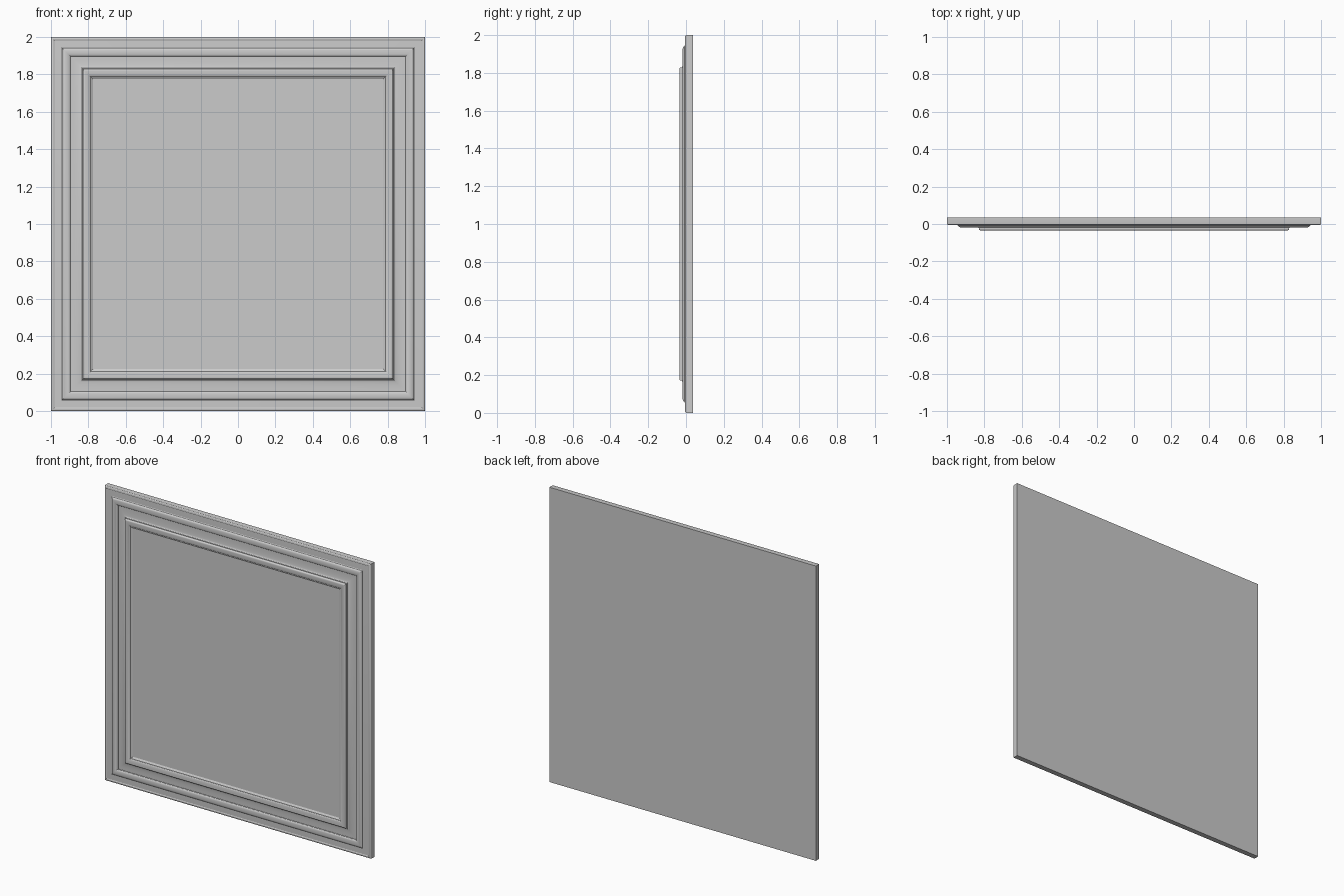
import bpy, bmesh, math

if "Cube" in bpy.data.objects:
    bpy.data.objects.remove(bpy.data.objects["Cube"])


def arc(cx, cy, rx, ry, a0, a1, n=7):
    """Elliptical arc in (inset, depth) space, angles in degrees."""
    pts = []
    for i in range(n + 1):
        a = math.radians(a0 + (a1 - a0) * i / n)
        pts.append((cx + rx * math.cos(a), cy + ry * math.sin(a)))
    return pts


# Moulding section: (inset from the outer edge, y), running back to panel
profile = [(0, 0.036), (0, 0.002)]
profile += arc(0.014, 0.002, 0.014, 0.008, 180, 270, 5)[1:]       # rounded outer edge
profile += [(0.018, -0.004), (0.055, -0.006)]                     # outer fillet
profile += arc(0.082, -0.009, 0.022, 0.010, 180, 360, 12)         # raised round
profile += [(0.106, -0.009)]                                      # quirk
profile += arc(0.106, -0.021, 0.062, 0.014, 90, 0, 8)             # cove
profile += [(0.171, -0.021), (0.171, -0.026)]
profile += arc(0.181, -0.026, 0.010, 0.009, 180, 270, 5)[1:]      # bead
profile += arc(0.184, -0.025, 0.028, 0.010, 270, 360, 6)          # inner slope
profile += [(0.215, -0.025), (0.225, -0.019)]                     # sight edge

bm = bmesh.new()

# Mitred square rings following the section
rings = []
for inset, y in profile:
    h = 1 - inset
    rings.append([bm.verts.new((sx * h, y, 1 + sz * h))
                  for sx, sz in ((-1, -1), (1, -1), (1, 1), (-1, 1))])
for a, b in zip(rings, rings[1:]):
    for i in range(4):
        j = (i + 1) % 4
        bm.faces.new((a[i], a[j], b[j], b[i]))

# Flat back and recessed centre panel
bm.faces.new(rings[0][::-1])
bm.faces.new(rings[-1])
bmesh.ops.recalc_face_normals(bm, faces=bm.faces)

mesh = bpy.data.meshes.new("framed_wall_panel")
bm.to_mesh(mesh)
bm.free()
panel = bpy.data.objects.new("framed_wall_panel", mesh)
bpy.context.collection.objects.link(panel)

bpy.context.view_layer.objects.active = panel
panel.select_set(True)
bpy.ops.object.shade_smooth_by_angle(angle=math.radians(25))
